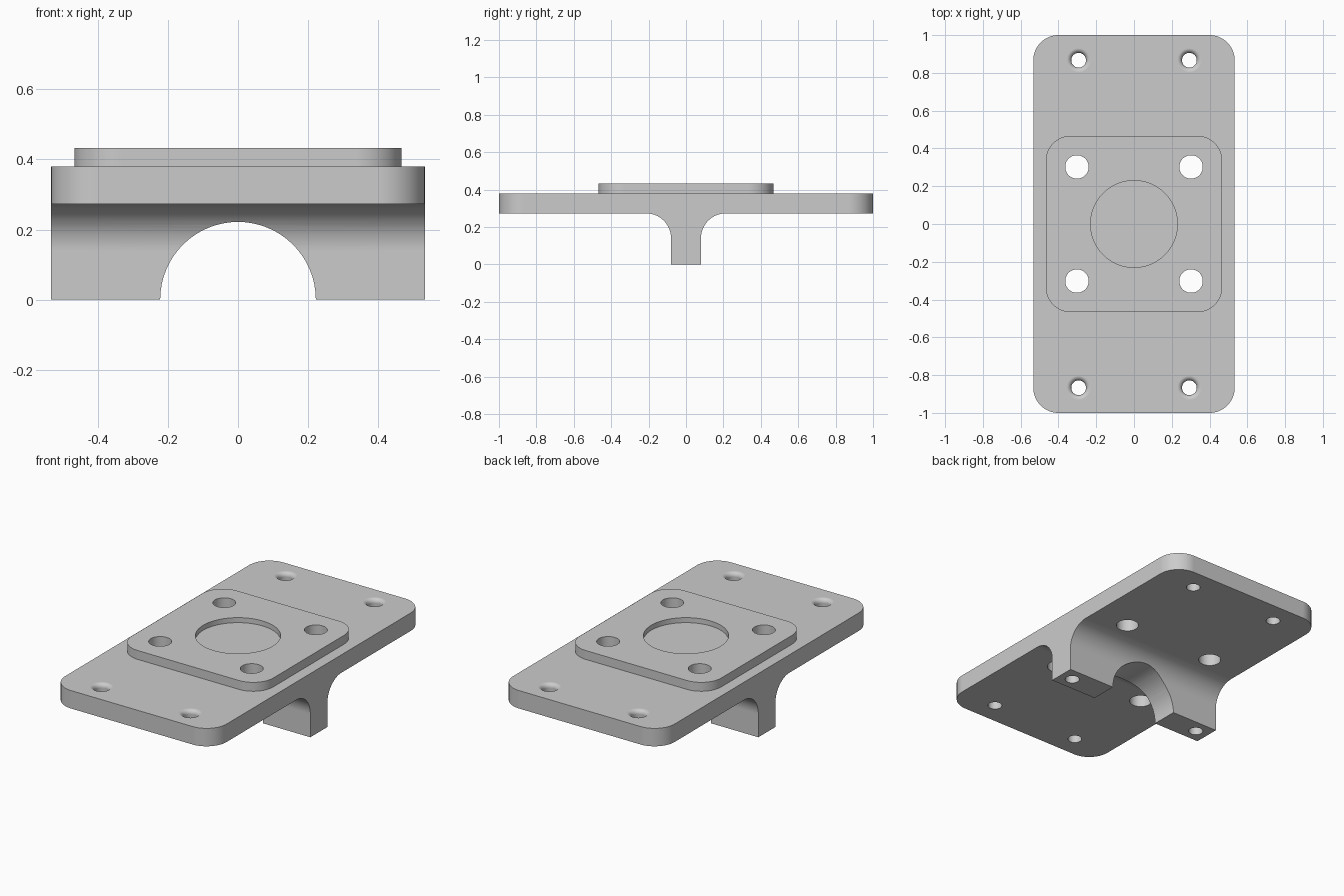
import bpy, bmesh
from math import pi, sin, cos, radians
from mathutils import Matrix, Vector

HALF_X, HALF_Y = 0.533, 1.0
PLATE_LOW, PLATE_TOP, PAD_TOP = 0.273, 0.38, 0.433
CORNER, RIB_HALF, FILLET = 0.133, 0.08, 0.133

cube = bpy.data.objects.get("Cube")
if cube:
    bpy.data.objects.remove(cube, do_unlink=True)

grey = bpy.data.materials.new("plain grey")
grey.use_nodes = True
colour = (0.6, 0.6, 0.6, 1)
grey.diffuse_color = colour
grey.node_tree.nodes["Principled BSDF"].inputs["Base Color"].default_value = colour


def make_object(name, bm):
    bmesh.ops.recalc_face_normals(bm, faces=bm.faces)
    mesh = bpy.data.meshes.new(name)
    bm.to_mesh(mesh)
    bm.free()
    mesh.materials.append(grey)
    obj = bpy.data.objects.new(name, mesh)
    bpy.context.collection.objects.link(obj)
    return obj


def extrude(bm, points, offset):
    face = bm.faces.new([bm.verts.new(p) for p in points])
    new = bmesh.ops.extrude_face_region(bm, geom=[face])["geom"]
    bmesh.ops.translate(bm, vec=offset, verts=[v for v in new if isinstance(v, bmesh.types.BMVert)])


def round_corners(bm, z_low):
    """Round the upright edges standing at the outer corners above z_low."""
    far = max(abs(v.co.y) for v in bm.verts) - 0.001
    edges = [e for e in bm.edges
             if all(abs(v.co.y) > far and v.co.z > z_low - 0.001 for v in e.verts)
             and abs(e.verts[0].co.z - e.verts[1].co.z) > 0.01]
    bmesh.ops.bevel(bm, geom=edges, offset=CORNER, segments=16, profile=0.5, affect='EDGES')


def revolve(bm, profile, location, turn=Matrix()):
    """Solid of revolution from (radius, height) pairs, closed at both ends."""
    count = 64
    rings = []
    for radius, height in profile:
        ring = []
        for i in range(count):
            a = 2 * pi * i / count
            co = turn @ Vector((radius * cos(a), radius * sin(a), height))
            ring.append(bm.verts.new(co + Vector(location)))
        rings.append(ring)
    for low, high in zip(rings, rings[1:]):
        for i in range(count):
            j = (i + 1) % count
            bm.faces.new((low[i], low[j], high[j], high[i]))
    bm.faces.new(rings[0])
    bm.faces.new(rings[-1])


def combine(target, other, operation):
    mod = target.modifiers.new(operation.lower(), 'BOOLEAN')
    mod.operation, mod.solver, mod.object = operation, 'EXACT', other
    bpy.context.view_layer.objects.active = target
    bpy.ops.object.modifier_apply(modifier=mod.name)
    bpy.data.objects.remove(other, do_unlink=True)


# Base plate and filleted rib, as one T-shaped section
half = [(RIB_HALF, 0)]
for i in range(17):
    a = pi / 2 * i / 16
    half.append((RIB_HALF + FILLET * (1 - cos(a)), PLATE_LOW - FILLET * (1 - sin(a))))
half += [(HALF_Y, PLATE_LOW), (HALF_Y, PLATE_TOP)]
section = half + [(-y, z) for y, z in reversed(half)]
bm = bmesh.new()
extrude(bm, [(-HALF_X, y, z) for y, z in section], (2 * HALF_X, 0, 0))
round_corners(bm, PLATE_LOW)
bracket = make_object("mounting_bracket", bm)

# Raised square pad
bm = bmesh.new()
p, sunk = 0.467, PLATE_TOP - 0.05
extrude(bm, [(-p, -p, sunk), (p, -p, sunk), (p, p, sunk), (-p, p, sunk)], (0, 0, PAD_TOP - sunk))
round_corners(bm, sunk)
combine(bracket, make_object("raised_pad", bm), 'UNION')

# Pocket, arch and all the holes
bm = bmesh.new()
revolve(bm, [(0.23, PAD_TOP - 0.03), (0.23, 0.6)], (0, 0, 0))
revolve(bm, [(0.222, -0.5), (0.222, 0.5)], (0, 0, 0), Matrix.Rotation(pi / 2, 3, 'X'))
hole, lip = 0.039, 0.025
lipped = [(hole, 0.1)]
for i in range(9):
    a = pi / 2 * i / 8
    lipped.append((hole + lip * (1 - cos(a)), PLATE_TOP - lip * (1 - sin(a))))
lipped.append((hole + lip, 0.6))
for sx in (-1, 1):
    revolve(bm, [(0.04, -0.1), (0.04, 0.27)], (sx * 0.453, 0, 0))
    for sy in (-1, 1):
        revolve(bm, [(0.062, 0.1), (0.062, 0.6)], (sx * 0.302, sy * 0.302, 0))
        revolve(bm, lipped, (sx * 0.293, sy * 0.867, 0))
cutter = make_object("hole_cutter", bm)
cutter.hide_render = True
combine(bracket, cutter, 'DIFFERENCE')

# Smooth curves, flat faces kept flat
bpy.ops.object.select_all(action='DESELECT')
bracket.select_set(True)
bpy.context.view_layer.objects.active = bracket
bpy.ops.object.shade_smooth_by_angle(angle=radians(30))
weighted = bracket.modifiers.new("flat_faces", 'WEIGHTED_NORMAL')
weighted.keep_sharp = True
